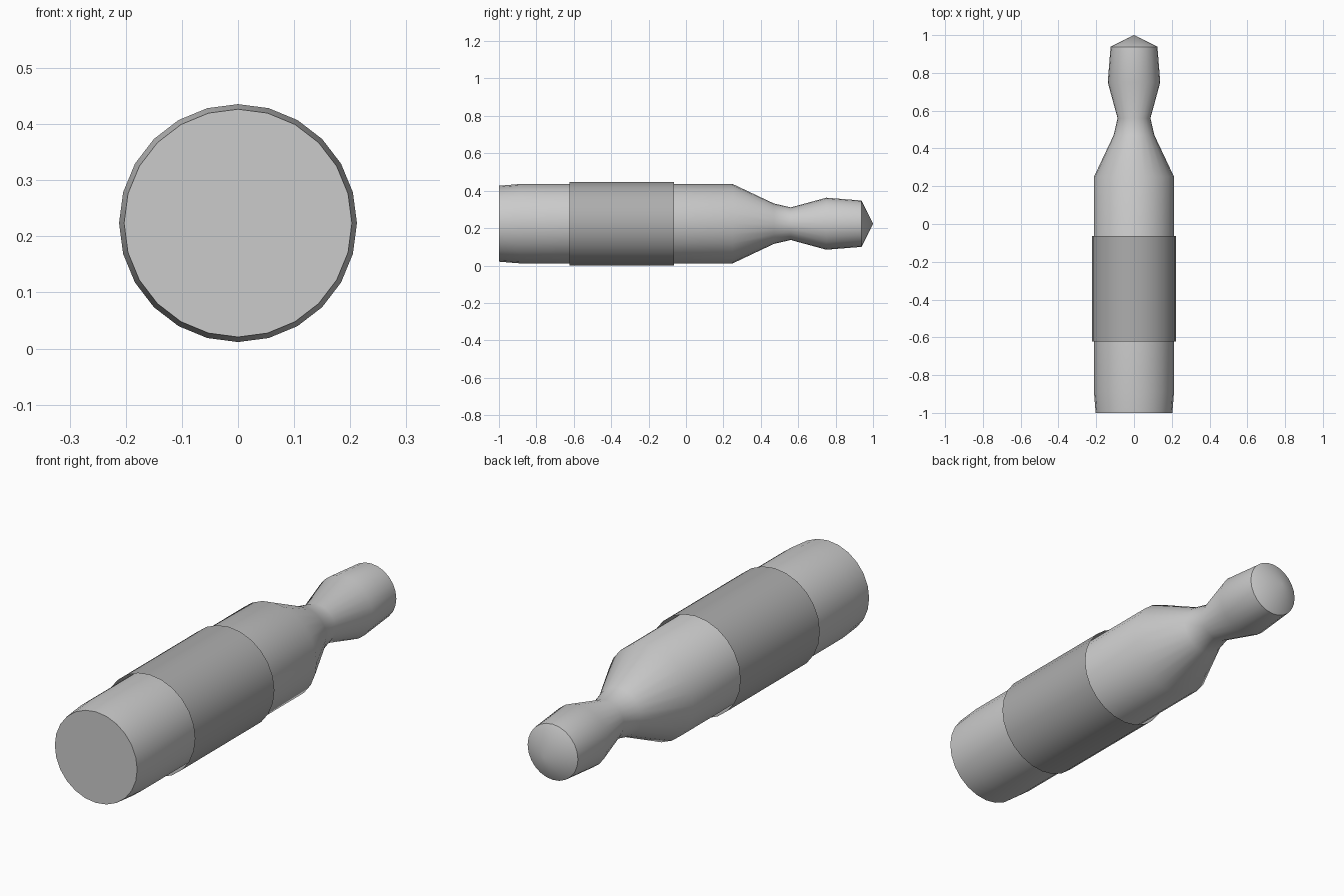
import bpy, bmesh
from math import sin, cos, pi, radians

if "Cube" in bpy.data.objects:
    bpy.data.objects.remove(bpy.data.objects["Cube"])

SIDES = 24
AXIS_Z = 0.2236


def lathe(name, profile, cap_start=False):
    """Revolve (y, radius) points about the y axis; radius 0 makes a tip."""
    bm = bmesh.new()
    rings = []
    for y, r in profile:
        n = SIDES if r > 0 else 1
        rings.append([bm.verts.new((r * sin(2 * pi * i / SIDES), y,
                                    AXIS_Z + r * cos(2 * pi * i / SIDES)))
                      for i in range(n)])
    for a, b in zip(rings, rings[1:]):
        for i in range(SIDES):
            j = (i + 1) % SIDES
            if len(b) == 1:
                bm.faces.new((a[i], a[j], b[0]))
            else:
                bm.faces.new((a[i], a[j], b[j], b[i]))
    if cap_start:
        bm.faces.new(rings[0][::-1])
    # make every face point away from the axis (or outward along it)
    for f in bm.faces:
        f.normal_update()
        c = f.calc_center_median()
        out = f.normal.x * c.x + f.normal.z * (c.z - AXIS_Z)
        if abs(out) < 1e-6:
            out = f.normal.y * c.y
        if out < 0:
            f.normal_flip()
    mesh = bpy.data.meshes.new(name)
    bm.to_mesh(mesh)
    bm.free()
    obj = bpy.data.objects.new(name, mesh)
    bpy.context.collection.objects.link(obj)
    bpy.ops.object.select_all(action='DESELECT')
    obj.select_set(True)
    bpy.context.view_layer.objects.active = obj
    bpy.ops.object.shade_smooth_by_angle(angle=radians(40))
    return obj


# Turned body: flat base, barrel, waisted neck, knob and shallow cone tip
lathe("body", [(-1.0, 0.203), (-0.89, 0.212), (0.25, 0.212), (0.47, 0.108),
               (0.56, 0.087), (0.75, 0.139), (0.938, 0.124), (1.0, 0)],
      cap_start=True)

# Open grip band around the barrel
band = lathe("grip_band", [(-0.623, 0.2236), (-0.063, 0.2236)])
grey = bpy.data.materials.new("band_grey")
grey.diffuse_color = (0.42, 0.42, 0.42, 1)
grey.use_nodes = True
grey.node_tree.nodes["Principled BSDF"].inputs["Base Color"].default_value = grey.diffuse_color
band.data.materials.append(grey)
